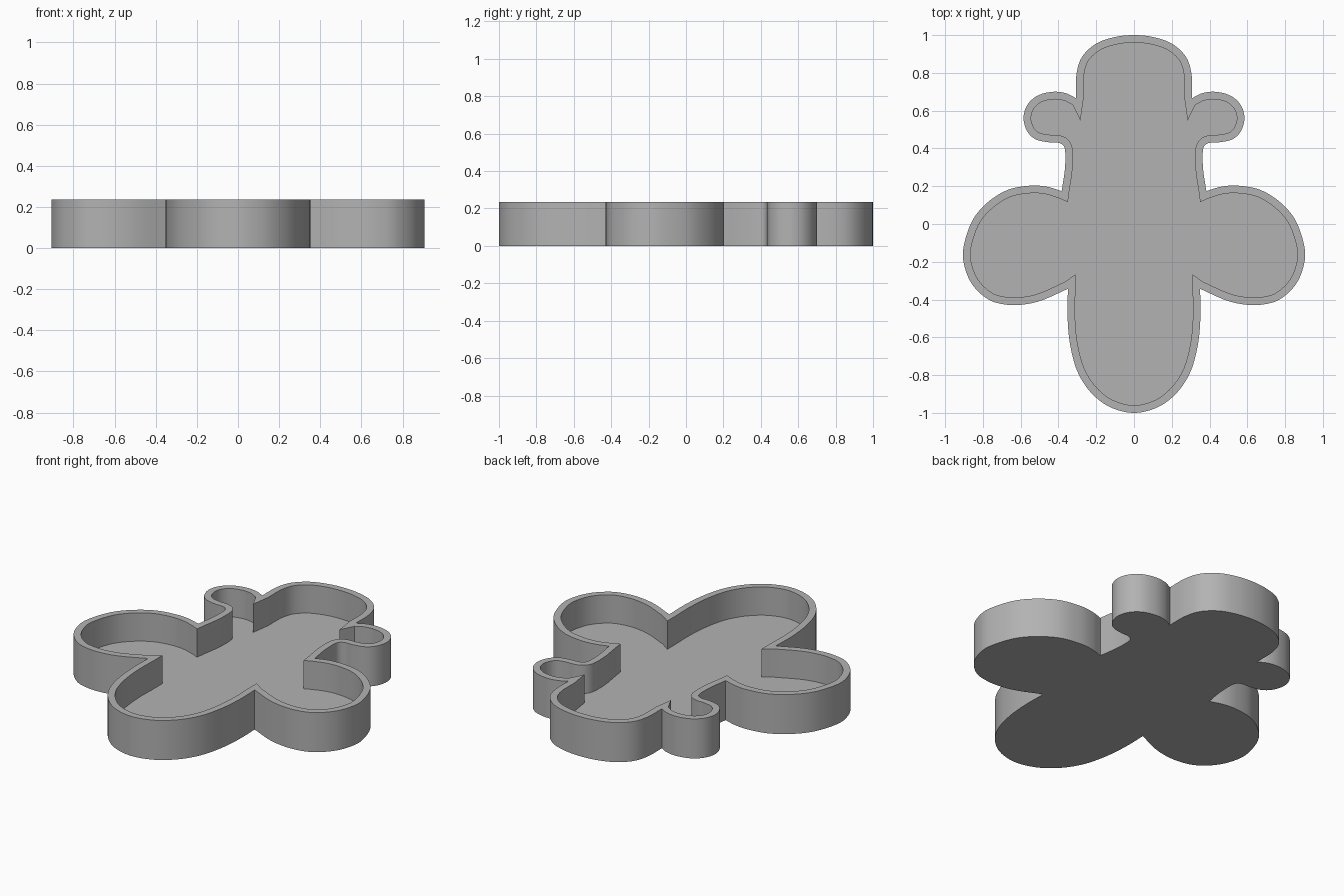
import bpy
import bmesh
import math
from mathutils import Vector

HEIGHT = 0.235
FLOOR = 0.067
WALL = 0.04
STEPS = 6

old = bpy.data.objects.get("Cube")
if old:
    bpy.data.objects.remove(old, do_unlink=True)

# Half outline on the +x side, split where the lobes meet in sharp notches
head = [(0, 1), (.1, .99), (.2, .955), (.275, .885), (.305, .79), (.307, .666)]
ear_and_neck = [(.307, .666), (.36, .692), (.43, .7), (.51, .68), (.565, .63), (.585, .56),
                (.565, .49), (.52, .448), (.455, .433), (.405, .431), (.375, .416),
                (.364, .38), (.366, .29), (.383, .174)]
arm = [(.383, .174), (.46, .197), (.55, .203), (.67, .18), (.78, .11), (.86, .01), (.905, -.14),
       (.89, -.25), (.845, -.335), (.77, -.4), (.69, -.425), (.6, -.428), (.49, -.405), (.35, -.343)]
body = [(.35, -.343), (.352, -.49), (.338, -.64), (.3, -.78), (.23, -.89), (.13, -.968), (0, -1)]
# Inner wall corners at the notches
notches = [(.284, .548), (.35, .116), (.31, -.267)]


def phantom(end, neighbour):
    """Extra control point: mirrored across the centre line, or extrapolated."""
    if end.x == 0:
        return Vector((-neighbour.x, neighbour.y))
    return 2 * end - neighbour


def sample(points):
    """Smooth curve through the points as (outer, inner) pairs of positions."""
    p = [Vector(q) for q in points]
    p = [phantom(p[0], p[1])] + p + [phantom(p[-1], p[-2])]
    pairs = []
    for k in range(1, len(p) - 2):
        m0, m1 = (p[k + 1] - p[k - 1]) / 2, (p[k + 2] - p[k]) / 2
        last = k == len(p) - 3
        for s in range(STEPS + (1 if last else 0)):
            t = s / STEPS
            a, b = p[k], p[k + 1]
            c2 = 3 * (b - a) - 2 * m0 - m1
            c3 = 2 * (a - b) + m0 + m1
            pos = a + m0 * t + c2 * t ** 2 + c3 * t ** 3
            tangent = (m0 + 2 * c2 * t + 3 * c3 * t ** 2).normalized()
            pairs.append((pos, pos + WALL * Vector((tangent.y, -tangent.x))))
    return pairs


# Matching outer and inner outlines, then the mirrored half
half = []
for i, part in enumerate((head, ear_and_neck, arm, body)):
    half += sample(part)
    if i < len(notches):
        half.append((Vector(part[-1]), Vector(notches[i])))
mirrored = [tuple(Vector((-v.x, v.y)) for v in pair) for pair in reversed(half[1:-1])]
outline = half + mirrored

# Tray: outer wall, rim, inner wall, raised floor and underside
bm = bmesh.new()
columns = []
for outer, inner in outline:
    columns.append([bm.verts.new((*v, z)) for v, z in
                    ((outer, 0), (outer, HEIGHT), (inner, HEIGHT), (inner, FLOOR))])
for a, b in zip(columns, columns[1:] + columns[:1]):
    for j in range(3):
        bm.faces.new((a[j], a[j + 1], b[j + 1], b[j]))
bm.faces.new([c[0] for c in columns])
bm.faces.new([c[3] for c in reversed(columns)])
bmesh.ops.remove_doubles(bm, verts=bm.verts, dist=0.0005)
bmesh.ops.recalc_face_normals(bm, faces=bm.faces)
mesh = bpy.data.meshes.new("tray")
bm.to_mesh(mesh)
bm.free()
tray = bpy.data.objects.new("tray", mesh)
bpy.context.collection.objects.link(tray)

# Plain grey material
grey = bpy.data.materials.new("grey")
grey.use_nodes = True
colour = (0.45, 0.45, 0.45, 1)
grey.diffuse_color = colour
grey.node_tree.nodes["Principled BSDF"].inputs["Base Color"].default_value = colour
mesh.materials.append(grey)

# Smooth curved walls with crisp rims and notches
bpy.ops.object.select_all(action="DESELECT")
tray.select_set(True)
bpy.context.view_layer.objects.active = tray
bpy.ops.object.shade_smooth_by_angle(angle=math.radians(30))
